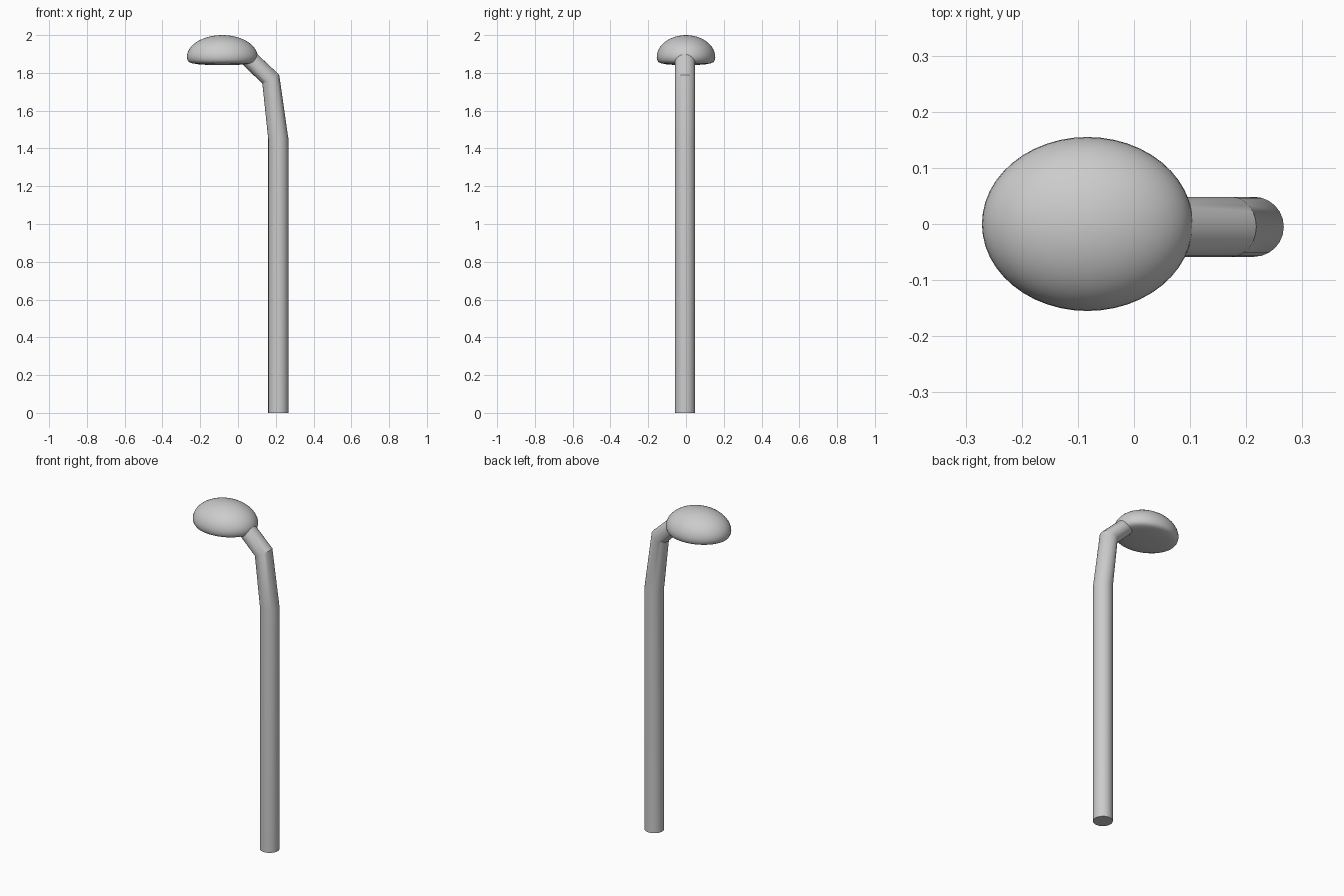
import bpy, bmesh, math

if "Cube" in bpy.data.objects:
    bpy.data.objects.remove(bpy.data.objects["Cube"])

TAU = 2 * math.pi


def loft(name, rings, angle):
    """Skin closed rings of points, cap both ends and shade by angle."""
    bm = bmesh.new()
    loops = [[bm.verts.new(p) for p in ring] for ring in rings]
    n = len(loops[0])
    for a, b in zip(loops, loops[1:]):
        for i in range(n):
            j = (i + 1) % n
            bm.faces.new((a[i], a[j], b[j], b[i]))
    bm.faces.new(loops[0][::-1])
    bm.faces.new(loops[-1])
    bmesh.ops.recalc_face_normals(bm, faces=bm.faces)
    mesh = bpy.data.meshes.new(name)
    bm.to_mesh(mesh)
    bm.free()
    obj = bpy.data.objects.new(name, mesh)
    bpy.context.collection.objects.link(obj)
    bpy.ops.object.select_all(action='DESELECT')
    obj.select_set(True)
    bpy.context.view_layer.objects.active = obj
    bpy.ops.object.shade_smooth_by_angle(angle=math.radians(angle))
    return obj


# Bent shaft: each section gives its left and right edge in the front view
sections = [((0.16, 0), (0.267, 0)),
            ((0.16, 1.45), (0.267, 1.45)),
            ((0.129, 1.743), (0.218, 1.79)),
            ((0.016, 1.853), (0.083, 1.917))]
rings = []
for (lx, lz), (rx, rz) in sections:
    cx, cz, ux, uz = (lx + rx) / 2, (lz + rz) / 2, (rx - lx) / 2, (rz - lz) / 2
    rings.append([(cx + ux * math.cos(TAU * i / 24),
                   -0.005 + 0.0535 * math.sin(TAU * i / 24),
                   cz + uz * math.cos(TAU * i / 24)) for i in range(24)])
loft("shaft", rings, 25)

# Domed oval head: nearly flat underside, rounded rim, elliptical top
profile = [(0.03, 1.841), (0.4, 1.842), (0.7, 1.846), (0.86, 1.851),
           (0.94, 1.857), (0.98, 1.867)]
for k in range(13):
    a = math.pi / 2 * k / 12.3
    profile.append((math.cos(a), 1.883 + 0.117 * math.sin(a)))
rings = [[(-0.083 + 0.188 * r * math.cos(TAU * i / 48),
           0.155 * r * math.sin(TAU * i / 48), z) for i in range(48)]
         for r, z in profile]
loft("head", rings, 60)
